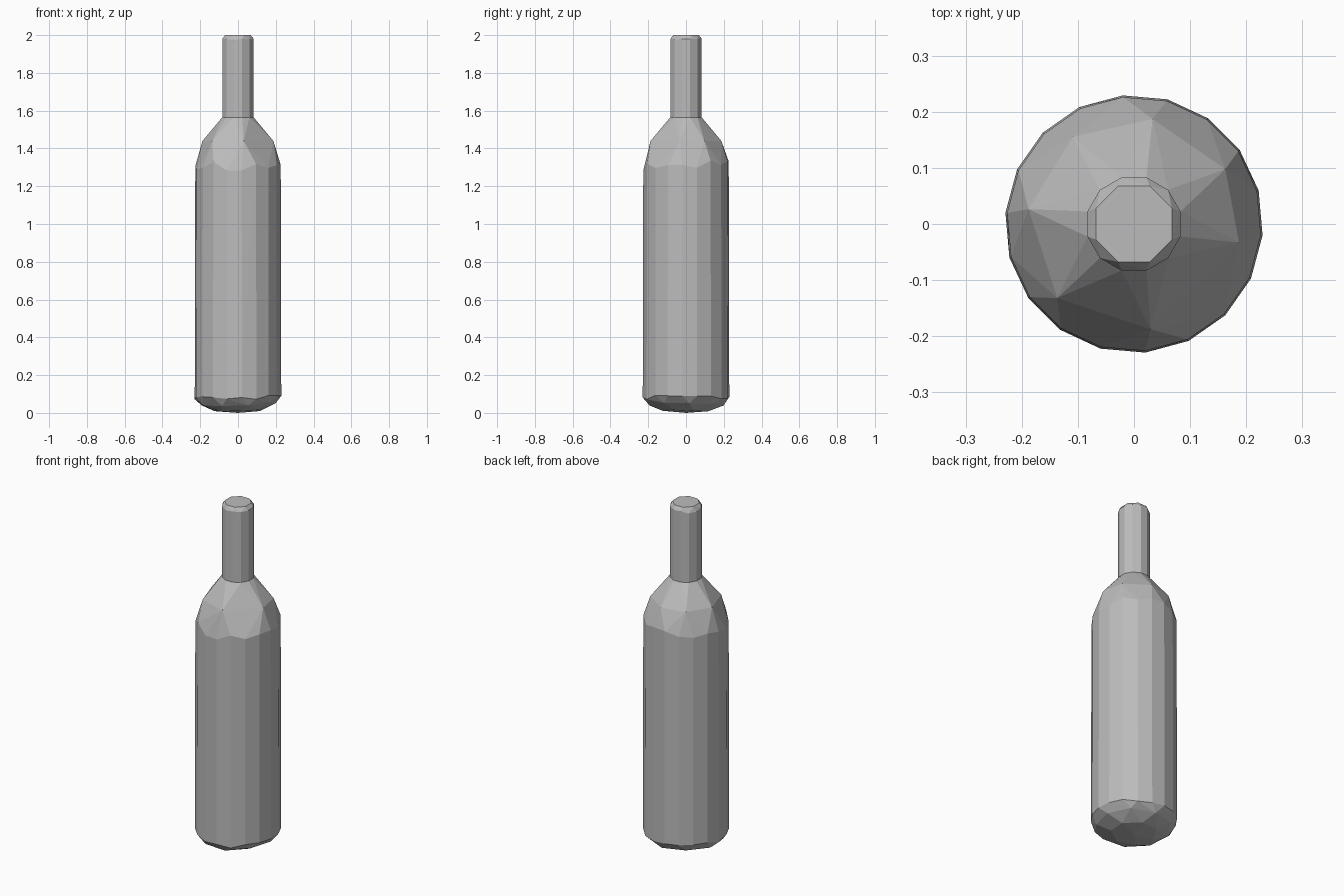
import bpy, bmesh, math, random

if "Cube" in bpy.data.objects:
    bpy.data.objects.remove(bpy.data.objects["Cube"])

random.seed(4)
GREY = (0.5, 0.5, 0.5, 1)
mat = bpy.data.materials.new("grey")
mat.use_nodes = True
mat.diffuse_color = GREY
mat.node_tree.nodes["Principled BSDF"].inputs["Base Color"].default_value = GREY


def ring(radius, z, sides, turn=0, wobble=0):
    """Evenly spaced points on a circle, with a little uneven height."""
    pts = []
    for i in range(sides):
        a = math.radians(turn) + math.tau * i / sides
        h = z + random.uniform(-wobble, wobble)
        pts.append((radius * math.cos(a), radius * math.sin(a), h))
    return pts


def faceted(name, points):
    """Low-poly solid wrapped tightly around the points."""
    bm = bmesh.new()
    for p in points:
        bm.verts.new(p)
    out = bmesh.ops.convex_hull(bm, input=bm.verts)
    loose = [v for v in set(out["geom_interior"] + out["geom_unused"])
             if isinstance(v, bmesh.types.BMVert)]
    bmesh.ops.delete(bm, geom=loose, context='VERTS')
    bmesh.ops.recalc_face_normals(bm, faces=bm.faces)
    mesh = bpy.data.meshes.new(name)
    bm.to_mesh(mesh)
    bm.free()
    mesh.materials.append(mat)
    obj = bpy.data.objects.new(name, mesh)
    bpy.context.collection.objects.link(obj)
    return obj


# Body: rounded base, straight wall, coarse shoulder facets
shoulder = [(0.19 * math.cos(math.radians(a)), 0.19 * math.sin(math.radians(a)), 1.44)
            for a in (31, -10, -81, -136, 172, 125, 80)]
faceted("bottle_body",
        [(0, 0, 0)]
        + ring(0.125, 0.012, 7, 20, 0.004)
        + ring(0.20, 0.045, 9, 5, 0.01)
        + ring(0.23, 0.082, 18, -5, 0.012)
        + ring(0.227, 1.31, 18, -5, 0.03)
        + shoulder
        + ring(0.086, 1.565, 12, 15))

# Neck with a small bevelled rim
faceted("bottle_neck",
        ring(0.086, 1.56, 12, 15)
        + ring(0.086, 1.975, 12, 15, 0.006)
        + ring(0.073, 2.0, 8, 22.5))
